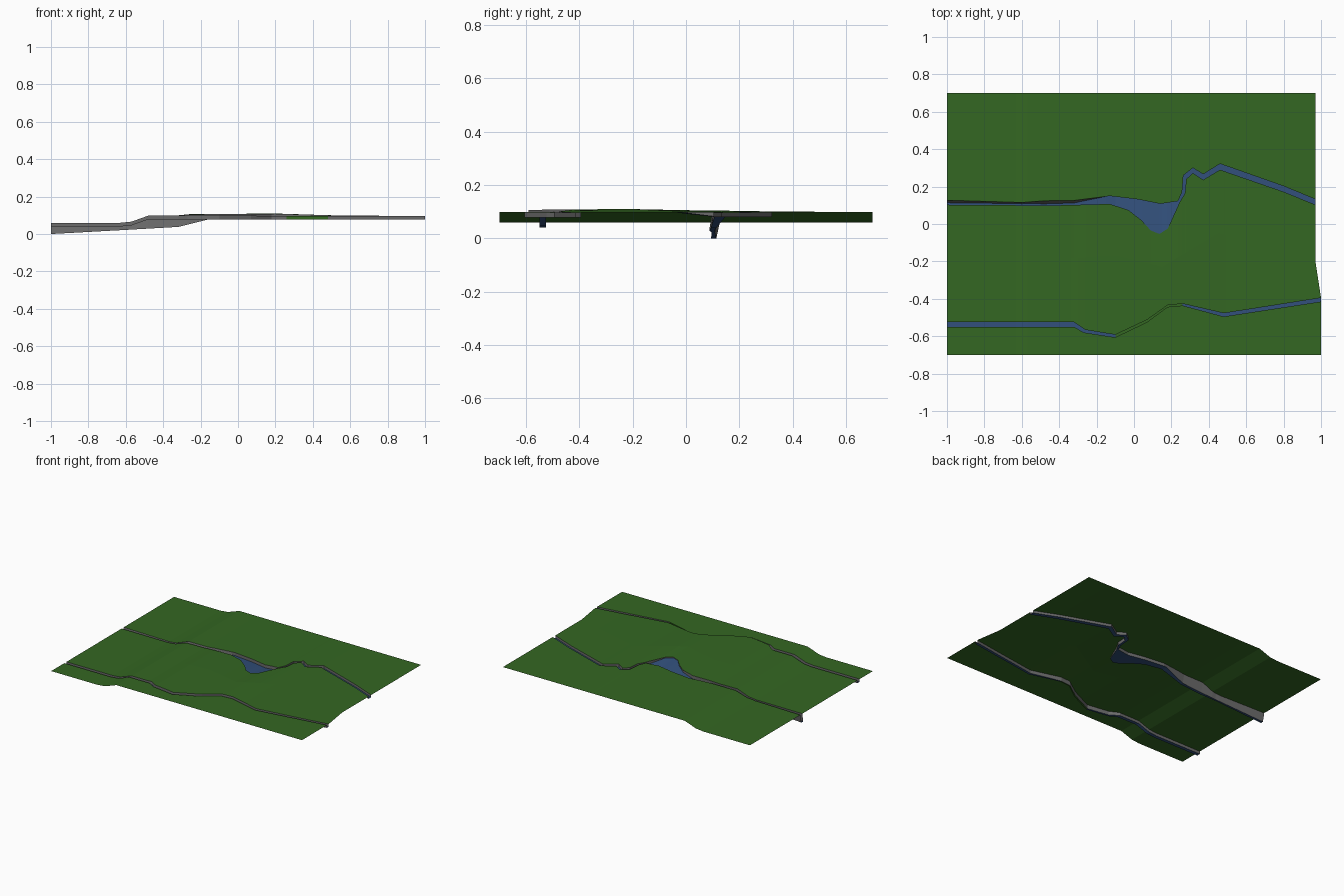
import bpy

if "Cube" in bpy.data.objects:
    bpy.data.objects.remove(bpy.data.objects["Cube"])

def material(name, rgb):
    m = bpy.data.materials.new(name)
    m.diffuse_color = (*rgb, 1)
    m.use_nodes = True
    m.node_tree.nodes["Principled BSDF"].inputs["Base Color"].default_value = m.diffuse_color
    return m

GRASS = material("grass_green", (0.034, 0.135, 0.016))
WATER = material("water_blue", (0.032, 0.08, 0.2))
STONE = material("bank_grey", (0.15, 0.15, 0.15))

def lerp(path, x):
    """Piecewise linear value of a path at x."""
    if x <= path[0][0]:
        return path[0][1]
    for (x0, y0), (x1, y1) in zip(path, path[1:]):
        if x <= x1:
            return y0 + (y1 - y0) * (x - x0) / (x1 - x0)
    return path[-1][1]

# Ground height along x, and how far the middle swells above it
BASE = [(-1, .06), (-.63, .06), (-.57, .066), (-.48, .098), (1, .097)]
SWELL = [(-.34, 0), (-.26, .008), (.2, .012), (.49, .003), (.8, 0)]
CREST = [(-1, -.2), (-.3, -.18), (-.1, -.17), (.15, -.23), (.45, -.05), (1, -.2)]
# Banks of the front stream
F_LOW = [(-1, -.55), (-.32, -.55), (-.27, -.58), (-.1, -.606), (.07, -.524),
         (.18, -.443), (.26, -.436), (.48, -.495), (1, -.415)]
F_UP = [(-1, -.525), (-.32, -.525), (-.26, -.566), (-.1, -.592), (.07, -.512),
        (.18, -.434), (.26, -.426), (.48, -.477), (1, -.395)]
# Banks of the back river; the low bank swings out to form the pond
B_LOW = [(-1, .103), (-.6, .1), (-.48, .098), (-.32, .102), (-.13, .107), (-.03, .075),
         (.04, .02), (.09, -.035), (.136, -.053), (.18, -.025), (.205, .03),
         (.243, .115), (.273, .165), (.279, .24), (.315, .272), (.37, .236),
         (.46, .29), (1, .103)]
B_UP = [(-1, .127), (-.6, .115), (-.48, .124), (-.32, .126), (-.13, .15), (.02, .132),
        (.14, .108), (.235, .122), (.257, .17), (.264, .26), (.315, .3), (.37, .266),
        (.46, .322), (1, .132)]
B_BED = [(-1, 0), (-.6, .022), (-.32, .038), (-.15, .08), (1, .08)]
POND_RIM = [(-.12, 0), (.09, .018), (.18, .018), (.245, 0)]

XS = sorted({round(p[0], 3) for path in (BASE, SWELL, CREST, F_LOW, F_UP, B_LOW, B_UP, B_BED)
             for p in path})

def base(x):
    return lerp(BASE, x)

def swell(x):
    return lerp(SWELL, x)

def end(x):
    """The back part of the sheet stops slightly short on the right."""
    return .97 if x > .99 else x

# Rows of the lofts, each a function of x
def front_edge(x): return (x, -.7, base(x))
def f_low(x): return (x, lerp(F_LOW, x), base(x))
def f_up(x): return (x, lerp(F_UP, x), base(x) + swell(x) * .9)
def crest(x): return (end(x), lerp(CREST, x), base(x) + swell(x))
def b_low(x): return (end(x), lerp(B_LOW, x), base(x) + swell(x) * .5)
def b_up(x): return (end(x), lerp(B_UP, x), base(x) + swell(x) * .4)
def back_edge(x): return (end(x), .7, base(x))

def f_bed_low(x): return (x, lerp(F_LOW, x), base(x) - .02)
def f_bed_up(x): return (x, lerp(F_UP, x), base(x) - .02)

def b_lean(x):
    return .22 * max(0, base(x) - lerp(B_BED, x) - .02)

def b_bed_low(x):
    return (end(x), lerp(B_LOW, x) - b_lean(x), lerp(B_BED, x) + lerp(POND_RIM, x))

def b_bed_up(x):
    return (end(x), lerp(B_UP, x) - 1.5 * b_lean(x), lerp(B_BED, x))

def loft(name, rows, mat, grassy=None):
    """Sheet between rows; faces with x inside the grassy range turn green."""
    n = len(XS)
    verts = [row(x) for row in rows for x in XS]
    faces = [(r * n + i, r * n + i + 1, (r + 1) * n + i + 1, (r + 1) * n + i)
             for r in range(len(rows) - 1) for i in range(n - 1)]
    me = bpy.data.meshes.new(name)
    me.from_pydata(verts, [], faces)
    me.materials.append(mat)
    if grassy:
        me.materials.append(GRASS)
        for p in me.polygons:
            p.material_index = int(grassy[0] < p.center.x < grassy[1])
    me.update()
    bpy.context.collection.objects.link(bpy.data.objects.new(name, me))

# Ground
loft("front_field", [front_edge, f_low], GRASS)
loft("middle_field", [f_up, crest, b_low], GRASS)
loft("back_field", [b_up, back_edge], GRASS)
# Front stream
loft("front_stream_near_bank", [f_low, f_bed_low], STONE, (.26, .48))
loft("front_stream_bed", [f_bed_low, f_bed_up], WATER, (-.1, .26))
loft("front_stream_far_bank", [f_bed_up, f_up], STONE)
# Back river with pond
loft("back_river_near_bank", [b_low, b_bed_low], STONE)
loft("back_river_bed", [b_bed_low, b_bed_up], WATER)
loft("back_river_far_bank", [b_bed_up, b_up], STONE)
